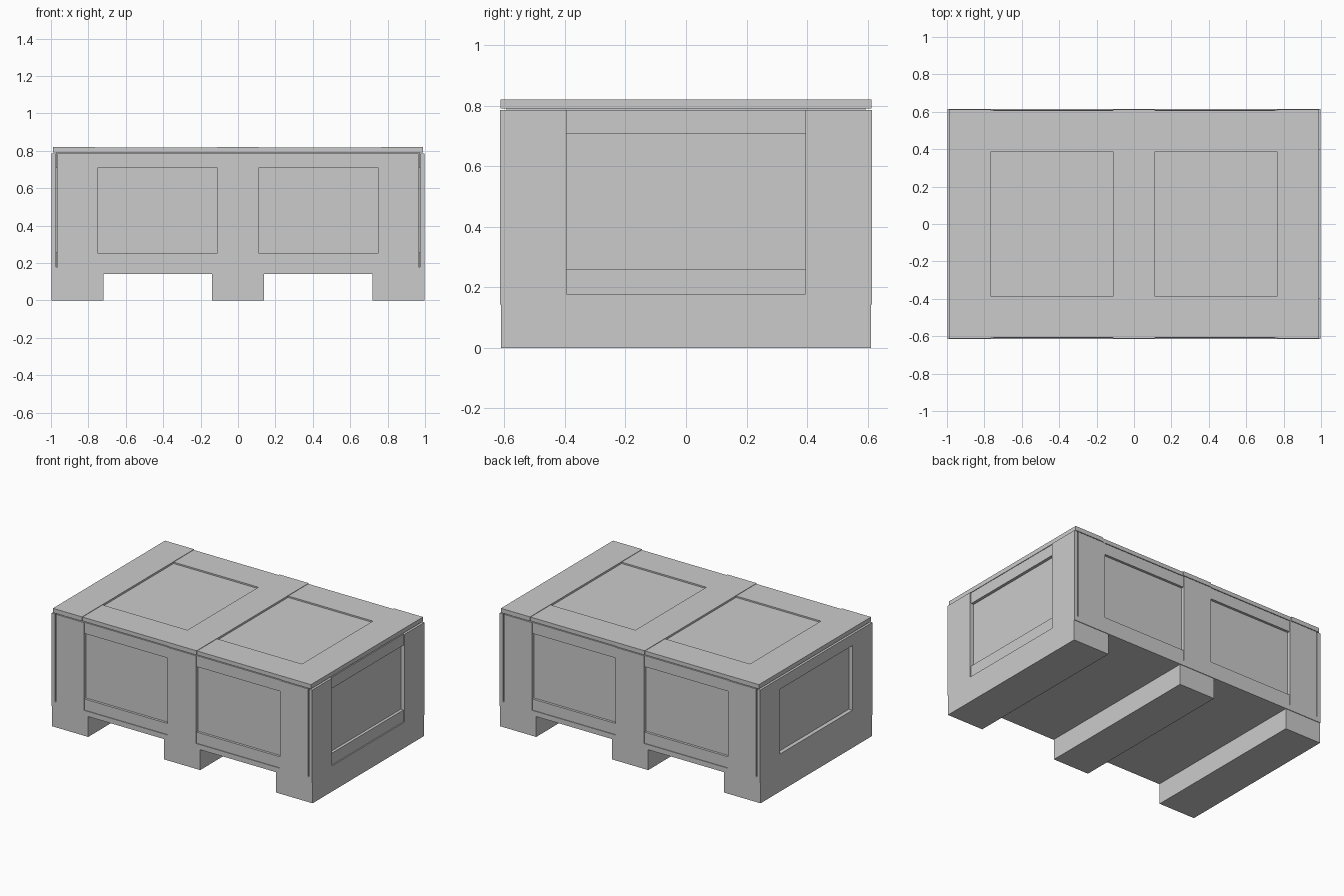
import bpy, bmesh

if "Cube" in bpy.data.objects:
    bpy.data.objects.remove(bpy.data.objects["Cube"])


def box(name, x0, x1, y0, y1, z0, z1):
    me = bpy.data.meshes.new(name)
    bm = bmesh.new()
    bmesh.ops.create_cube(bm, size=1)
    for v in bm.verts:
        v.co = ((x0 + x1) / 2 + v.co.x * (x1 - x0),
                (y0 + y1) / 2 + v.co.y * (y1 - y0),
                (z0 + z1) / 2 + v.co.z * (z1 - z0))
    bm.to_mesh(me)
    bm.free()
    ob = bpy.data.objects.new(name, me)
    bpy.context.collection.objects.link(ob)
    return ob


def span(a, b, s):
    return sorted((a * s, b * s))


L, W = 0.998, 0.614          # half length and half width of the body
TOP = 0.785

# Three skids and the deck they carry
for x0, x1 in ((-L, -0.72), (-0.138, 0.138), (0.72, L)):
    box("skid", x0, x1, -0.61, 0.61, 0, 0.143)
box("base_deck", -L, L, -W, W, 0.143, 0.178)

# Inner box: its faces are the recessed panels
box("inner_panels", -0.97, 0.97, -0.592, 0.592, 0.178, 0.79)

# Front and back frames
for s in (-1, 1):
    y0, y1 = span(0.58, W, s)
    for x0, x1 in ((-0.965, -0.75), (-0.11, 0.11), (0.75, 0.965)):
        box("long_side_post", x0, x1, y0, y1, 0.178, TOP)
    y0, y1 = span(0.58, W - 0.005, s)
    for x0, x1 in ((-0.75, -0.11), (0.11, 0.75)):
        box("long_side_bottom_rail", x0, x1, y0, y1, 0.178, 0.255)
        box("long_side_top_rail", x0, x1, y0, y1, 0.708, TOP)

# End frames
for s in (-1, 1):
    x0, x1 = span(0.972, L, s)
    for t in (-1, 1):
        y0, y1 = span(0.395, W, t)
        box("end_post", x0, x1, y0, y1, 0.178, TOP)
    x0, x1 = span(0.96, L - (0.008 if s > 0 else 0), s)
    box("end_bottom_rail", x0, x1, -0.395, 0.395, 0.178, 0.26)
    box("end_top_rail", x0, x1, -0.395, 0.395, 0.708, TOP)

# Lid: recessed panel, three cross boards and four edge rails
box("lid_panel", -0.98, 0.98, -0.6, 0.6, 0.79, 0.807)
for x0, x1 in ((-0.988, -0.765), (-0.112, 0.112), (0.765, 0.988)):
    box("lid_cross_board", x0, x1, -0.613, 0.613, 0.79, 0.82)
for s in (-1, 1):
    y0, y1 = span(0.388, 0.608, s)
    for x0, x1 in ((-0.765, -0.112), (0.112, 0.765)):
        box("lid_edge_rail", x0, x1, y0, y1, 0.79, 0.817)
